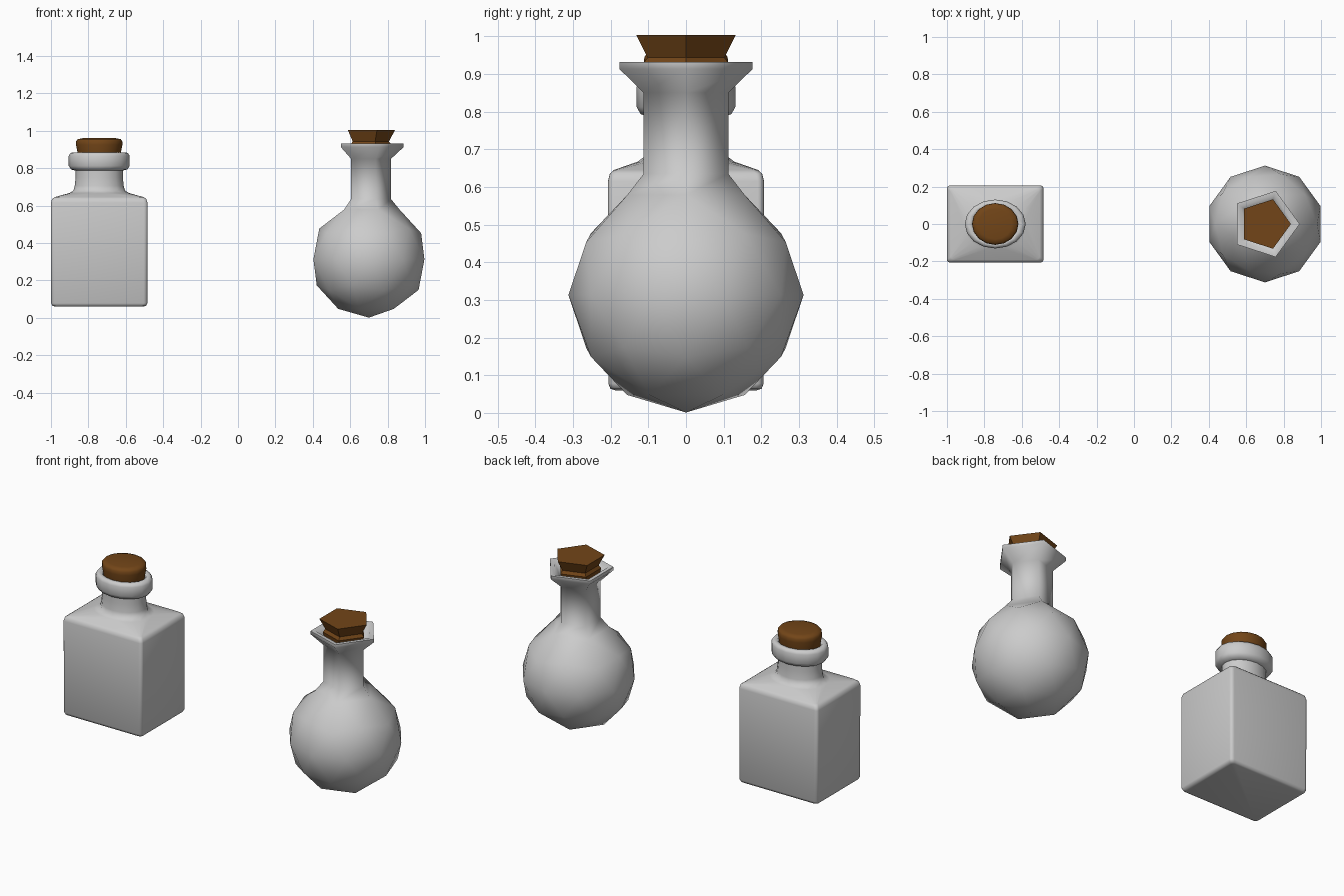
import bpy, bmesh
from math import cos, sin, pi, radians

if "Cube" in bpy.data.objects:
    bpy.data.objects.remove(bpy.data.objects["Cube"])

cork_mat = bpy.data.materials.new("cork_brown")
cork_mat.diffuse_color = (0.17, 0.06, 0.009, 1)
cork_mat.use_nodes = True
cork_mat.node_tree.nodes["Principled BSDF"].inputs["Base Color"].default_value = cork_mat.diffuse_color


def pentagon(r, z):
    return [(r * cos(2 * pi * i / 5), r * sin(2 * pi * i / 5), z) for i in range(5)]


def rounded(a, b, f, z, n=5):
    # rectangle a x b (half sizes) with corner fraction f; f = 1 is an ellipse
    pts = []
    for q in range(4):
        base = pi / 4 + q * pi / 2
        sx, sy = (1 if cos(base) > 0 else -1), (1 if sin(base) > 0 else -1)
        for i in range(n):
            t = q * pi / 2 + i * pi / 2 / (n - 1)
            pts.append((a * (sx * (1 - f) + f * cos(t)), b * (sy * (1 - f) + f * sin(t)), z))
    return pts


def loft(bm, rings, cap_start=True, cap_end=True):
    loops = [[bm.verts.new(p) for p in r] for r in rings]
    n = len(loops[0])
    for lo, hi in zip(loops, loops[1:]):
        for i in range(n):
            j = (i + 1) % n
            bm.faces.new((lo[i], lo[j], hi[j], hi[i]))
    if cap_start:
        bm.faces.new(loops[0][::-1])
    if cap_end:
        bm.faces.new(loops[-1])


def finish(bm, name, x, smooth=None, mat=None):
    bmesh.ops.remove_doubles(bm, verts=bm.verts, dist=0.0005)
    bmesh.ops.recalc_face_normals(bm, faces=bm.faces)
    me = bpy.data.meshes.new(name)
    bm.to_mesh(me)
    bm.free()
    ob = bpy.data.objects.new(name, me)
    ob.location.x = x
    bpy.context.collection.objects.link(ob)
    if mat:
        me.materials.append(mat)
    if smooth:
        bpy.ops.object.select_all(action='DESELECT')
        ob.select_set(True)
        bpy.context.view_layer.objects.active = ob
        bpy.ops.object.shade_smooth_by_angle(angle=radians(smooth))


# Square bottle: body, sloping shoulder, neck, lip and mouth (half width, z, corner fraction)
profile = [(.235, .06, .08), (.250, .064, .08), (.257, .078, .08), (.258, .615, .08),
           (.252, .635, .08), (.238, .645, .10), (.160, .667, .8), (.138, .680, 1),
           (.131, .705, 1), (.126, .75, 1), (.126, .787, 1), (.150, .793, 1), (.163, .812, 1),
           (.163, .866, 1), (.153, .882, 1), (.130, .884, 1), (.121, .875, 1), (.118, .84, 1)]
bm = bmesh.new()
loft(bm, [rounded(a, a * .803, f, z) for a, z, f in profile])
finish(bm, "square_bottle", -.742, 70)

# Round cork of the square bottle
bm = bmesh.new()
loft(bm, [rounded(a, a * .9, 1, z) for a, z in
          [(.112, .845), (.117, .89), (.124, .925), (.123, .944), (.115, .955), (.09, .96)]])
finish(bm, "round_cork", -.742, 50, cork_mat)

# Round flask: faceted globe opened at the top, with a five-sided neck and flared lip
R, cz = .312, .313
bm = bmesh.new()
bmesh.ops.create_icosphere(bm, subdivisions=2, radius=R)
bmesh.ops.translate(bm, verts=bm.verts, vec=(0, 0, cz))
top = max(bm.verts, key=lambda v: v.co.z)
bmesh.ops.delete(bm, geom=[top], context='VERTS')
loft(bm, [pentagon(r, z) for r, z in
          [(R * .5257, cz + R * .8507), (.118, .635), (.118, .85), (.186, .913),
           (.186, .932), (.160, .932), (.112, .875), (.105, .85)]], cap_start=False)
finish(bm, "round_flask", .7, 80)

# Five-sided cork of the flask, pinched at the waist
bm = bmesh.new()
loft(bm, [pentagon(r, z) for r, z in
          [(.100, .852), (.121, .926), (.107, .943), (.139, 1.003)]])
finish(bm, "pentagon_cork", .7, None, cork_mat)
